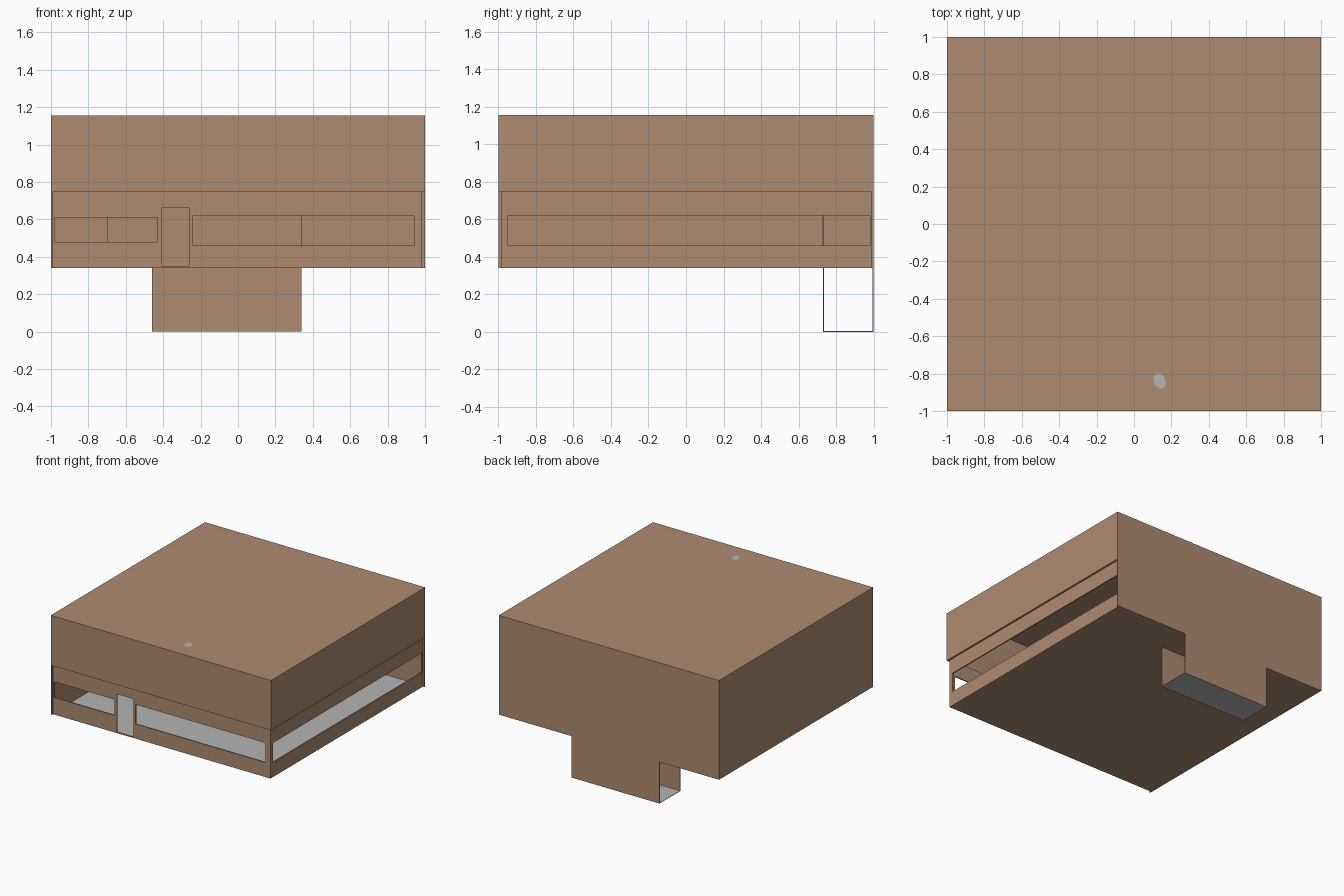
import bpy, bmesh, math
from mathutils import Vector

if "Cube" in bpy.data.objects:
    bpy.data.objects.remove(bpy.data.objects["Cube"])


def material(name, rgb):
    m = bpy.data.materials.new(name)
    m.diffuse_color = (*rgb, 1)
    m.use_nodes = True
    m.node_tree.nodes["Principled BSDF"].inputs["Base Color"].default_value = m.diffuse_color
    return m


BROWN = material("warm brown", (0.42, 0.26, 0.17))
GREY = material("light grey", (0.46, 0.46, 0.46))


def panel(name, axis, pos, depth, u, v, mats, holes=()):
    """Flat panel across an axis, with rectangular holes (u0, u1, v0, v1)."""
    us = sorted({*u, *(c for h in holes for c in h[:2])})
    vs = sorted({*v, *(c for h in holes for c in h[2:])})

    def point(a, b):
        p = [a, b]
        p.insert(axis, pos)
        return Vector(p)

    bm = bmesh.new()
    for u0, u1 in zip(us, us[1:]):
        for v0, v1 in zip(vs, vs[1:]):
            cu, cv = (u0 + u1) / 2, (v0 + v1) / 2
            if any(h[0] < cu < h[1] and h[2] < cv < h[3] for h in holes):
                continue
            bm.faces.new([bm.verts.new(point(a, b)) for a, b in
                          ((u0, v0), (u1, v0), (u1, v1), (u0, v1))])
    bmesh.ops.remove_doubles(bm, verts=bm.verts, dist=1e-5)
    # give the panel its thickness
    new = bmesh.ops.extrude_face_region(bm, geom=bm.faces[:], use_keep_orig=True)
    shift = Vector((0, 0, 0))
    shift[axis] = depth
    for e in new["geom"]:
        if isinstance(e, bmesh.types.BMVert):
            e.co += shift
    bmesh.ops.recalc_face_normals(bm, faces=bm.faces)
    if len(mats) > 1:                       # second colour on upward faces
        for f in bm.faces:
            f.material_index = int(f.normal.z > 0.5)
    me = bpy.data.meshes.new(name)
    bm.to_mesh(me)
    bm.free()
    for m in mats:
        me.materials.append(m)
    ob = bpy.data.objects.new(name, me)
    bpy.context.collection.objects.link(ob)
    return ob


BASE, LEDGE, TOP = 0.34, 0.745, 1.155
T = 0.015

# roof and floor (grey on its upper side)
panel("roof", 2, TOP, -0.006, (-1, 1), (-1, 1), [BROWN])
panel("floor", 2, BASE, 0.008, (-0.995, 0.985), (-0.985, 0.995), [BROWN, GREY])

# plain back and left walls
panel("back_wall", 1, 1, -0.01, (-1, 1), (BASE, TOP), [BROWN])
panel("left_wall", 0, -1, 0.01, (-1, 1), (BASE, TOP), [BROWN])

# overhanging upper walls on the front and right
panel("upper_front_wall", 1, -1, T, (-1, 1), (LEDGE, TOP), [BROWN])
panel("upper_right_wall", 0, 1, -T, (-1, 1), (LEDGE, TOP), [BROWN])

# recessed lower walls with window and door openings
panel("lower_front_wall", 1, -1 + T, 0.01, (-0.99, 0.985), (BASE, LEDGE), [BROWN],
      [(-0.98, -0.43, 0.48, 0.61),
       (-0.41, -0.26, 0.35, 0.66),
       (-0.24, 0.94, 0.46, 0.62)])
panel("lower_right_wall", 0, 1 - T, -0.01, (-0.985, 0.995), (BASE, LEDGE), [BROWN],
      [(-0.95, 0.98, 0.46, 0.62)])

# inner partition in front of the back passage
panel("partition", 1, 0.725, 0.008, (-0.70, 0.34), (BASE, LEDGE), [BROWN])

# passage below the back edge, open at both ends
for name, y, d in (("passage_front_wall", 0.73, 0.005), ("passage_back_wall", 1.0, -0.005)):
    panel(name, 1, y, d, (-0.46, 0.34), (0, BASE), [BROWN])
panel("passage_floor", 2, 0, 0.004, (-0.46, 0.34), (0.73, 1.0), [GREY])

# small oval grey spot on the roof
bm = bmesh.new()
bmesh.ops.create_circle(bm, cap_ends=True, segments=10, radius=1)
for vert in bm.verts:
    x, y = vert.co.x * 0.031, vert.co.y * 0.043
    a = math.radians(20)
    vert.co = (0.137 + x * math.cos(a) - y * math.sin(a),
               -0.84 + x * math.sin(a) + y * math.cos(a), TOP + 0.001)
me = bpy.data.meshes.new("roof_spot")
bm.to_mesh(me)
bm.free()
me.materials.append(GREY)
bpy.context.collection.objects.link(bpy.data.objects.new("roof_spot", me))
